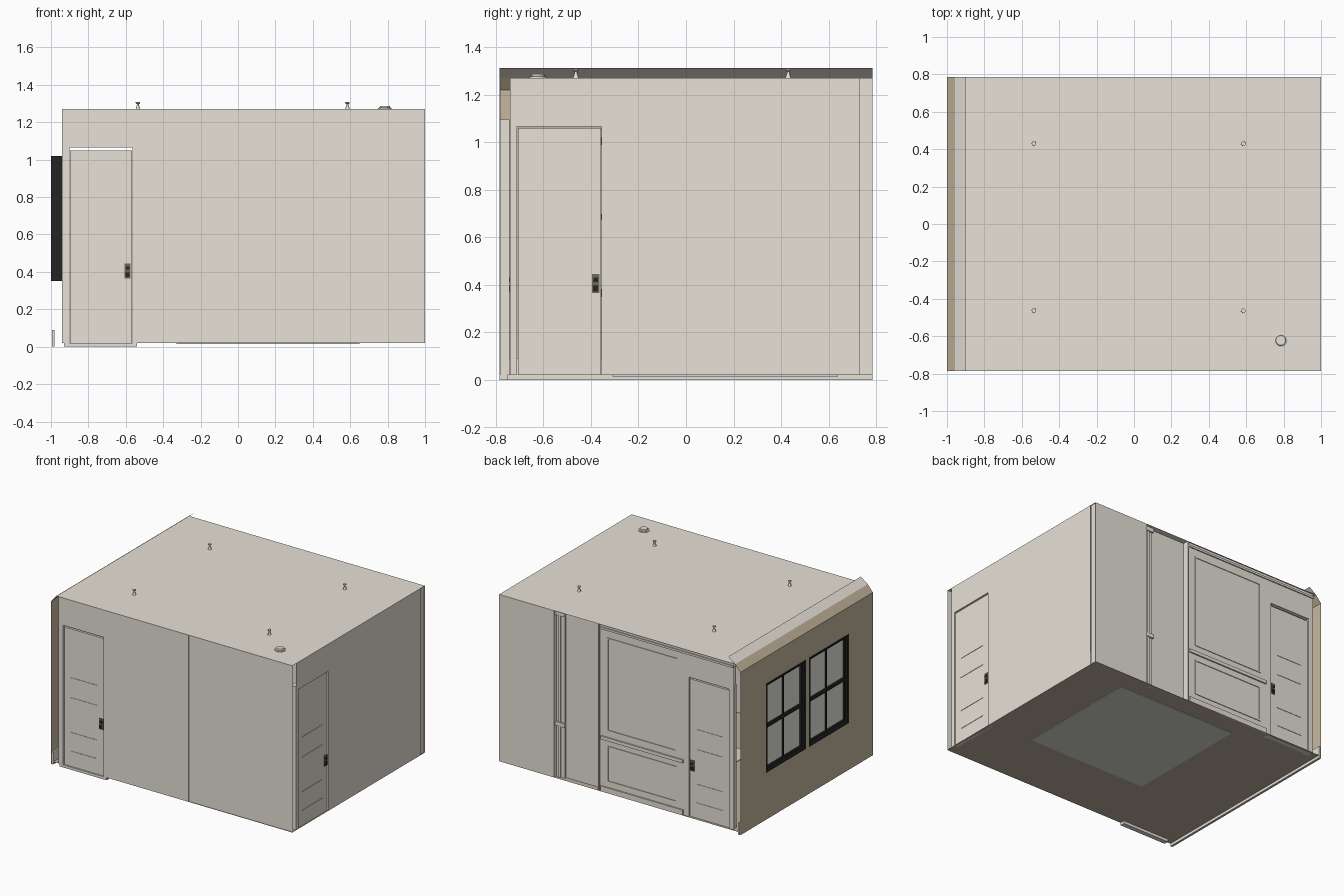
import bpy, bmesh, math

if "Cube" in bpy.data.objects:
    bpy.data.objects.remove(bpy.data.objects["Cube"])


def material(name, r, g, b):
    m = bpy.data.materials.new(name)
    m.diffuse_color = (r, g, b, 1)
    m.use_nodes = True
    m.node_tree.nodes["Principled BSDF"].inputs["Base Color"].default_value = m.diffuse_color
    return m


BEIGE = material("beige paint", 0.80, 0.755, 0.685)
TAN = material("tan paint", 0.58, 0.48, 0.345)
DARK = material("black frame", 0.018, 0.018, 0.018)
BRONZE = material("aged bronze", 0.16, 0.14, 0.085)
GLASS = material("pale glass", 0.78, 0.78, 0.73)
FLOOR = material("brown floor", 0.50, 0.43, 0.335)
RUG = material("grey rug", 0.69, 0.69, 0.64)


def finish(name, bm, mat):
    me = bpy.data.meshes.new(name)
    bm.to_mesh(me)
    bm.free()
    me.materials.append(mat)
    ob = bpy.data.objects.new(name, me)
    bpy.context.collection.objects.link(ob)
    return ob


def boxes(name, spans, mat):
    """One object from boxes given as ((x0, x1), (y0, y1), (z0, z1))."""
    bm = bmesh.new()
    for s in spans:
        lo = [min(p) for p in s]
        hi = [max(p) for p in s]
        for v in bmesh.ops.create_cube(bm, size=1)["verts"]:
            v.co = [lo[i] if v.co[i] < 0 else hi[i] for i in range(3)]
    return finish(name, bm, mat)


def quads(name, faces, mat):
    bm = bmesh.new()
    for f in faces:
        bm.faces.new([bm.verts.new(p) for p in f])
    return finish(name, bm, mat)


def spin(name, profile, centre, mat, n=16):
    """Closed turned part from (radius, z) points."""
    bm = bmesh.new()
    rings = [[bm.verts.new((centre[0] + r * math.cos(i * math.tau / n),
                            centre[1] + r * math.sin(i * math.tau / n), z))
              for i in range(n)] for r, z in profile]
    for a, b in zip(rings, rings[1:]):
        for i in range(n):
            j = (i + 1) % n
            bm.faces.new((a[i], a[j], b[j], b[i]))
    bm.faces.new(rings[-1])
    bm.faces.new(rings[0][::-1])
    return finish(name, bm, mat)


def span(axis, u, d, z):
    """Box span on a wall: u runs along it, d is depth on the given axis."""
    return (d, u, z) if axis == "x" else (u, d, z)


Z0, Z1, DOOR_TOP = 0.02, 1.27, 1.065


def sheet(name, axis, d, parts, mat):
    """Flat wall from rectangles (u0, u1, z0, z1) at depth d."""
    faces = []
    for a, b, lo, hi in parts:
        ring = [(a, lo), (b, lo), (b, hi), (a, hi)]
        faces.append([(d, u, z) if axis == "x" else (u, d, z) for u, z in ring])
    return quads(name, faces, mat)


def wall(name, axis, d, u0, u1, door=None):
    """Single-sheet wall, optionally with a door opening."""
    parts = [(u0, u1, Z0, Z1)]
    if door:
        a, b = door
        parts = [(u0, a, Z0, Z1), (b, u1, Z0, Z1), (a, b, DOOR_TOP, Z1)]
    sheet(name, axis, d, parts, BEIGE)


def door(name, axis, d, out, u0, u1, handle_u, top=1.05):
    def at(a, b):
        return (d + out * a, d + out * b)
    # leaf, set back in its opening
    boxes(name + "_leaf", [span(axis, (u0 + .003, u1 - .003), at(-.036, -.01), (Z0, top))], BEIGE)
    # thin panel lines on both faces
    lines = []
    for z in (0.13, 0.27, 0.53, 0.68):
        for off in (at(-.01, -.007), at(-.039, -.036)):
            lines.append(span(axis, (u0 + .06, u1 - .06), off, (z, z + .006)))
    boxes(name + "_panel_lines", lines, BEIGE)
    # casing around the opening, on the room side
    w, dep = .03, at(-.042, -.001)
    boxes(name + "_casing", [
        span(axis, (u0 - w, u0), dep, (Z0, DOOR_TOP + w)),
        span(axis, (u1, u1 + w), dep, (Z0, DOOR_TOP + w)),
        span(axis, (u0, u1), dep, (DOOR_TOP, DOOR_TOP + w))], BEIGE)
    # handle plates with a lever and a lock
    boxes(name + "_handle_plate", [
        span(axis, (handle_u - .016, handle_u + .016), p, (.365, .445))
        for p in (at(-.011, -.004), at(-.042, -.035))], BRONZE)
    boxes(name + "_handle_lever", [
        span(axis, (handle_u - .009, handle_u + .009), at(-.056, 0), (.412, .43)),
        span(axis, (handle_u - .011, handle_u + .011), at(-.056, 0), (.372, .398))], DARK)


# floor, ceiling, rug
quads("floor", [[(-.99, -.785, Z0), (1, -.785, Z0), (1, .785, Z0), (-.99, .785, Z0)]], FLOOR)
quads("ceiling", [[(-.955, -.785, Z1), (1, -.785, Z1), (1, .785, Z1), (-.955, .785, Z1)]], BEIGE)
boxes("rug", [((-.33, .65), (-.31, .64), (.015, .025))], RUG)

# front wall in two slightly stepped sections
FD, BD, RD = (-.9, -.565), (-.9, -.565), (-.71, -.355)
wall("front_wall_left", "y", -.785, -.94, .14, FD)
wall("front_wall_right", "y", -.779, .14, 1)
boxes("front_wall_step", [((.138, .14), (-.785, -.779), (Z0, Z1))], BEIGE)
boxes("front_threshold", [((-.93, -.54), (-.785, -.75), (0, Z0))], BEIGE)
door("front_door", "y", -.785, -1, *FD, -.59)

# right wall stops short of the front and back walls
wall("right_wall", "x", 1, -.74, .73, RD)
door("right_door", "x", 1, 1, *RD, -.38, top=1.06)
sheet("back_corner_return", "x", .993, [(.73, .785, Z0, Z1)], BEIGE)

# back wall with a shallow recessed section
wall("back_wall_right", "y", .785, .55, 1)
wall("back_wall_recess", "y", .74, .18, .48)
wall("back_wall_left", "y", .775, -.94, .18, BD)
boxes("recess_jamb", [((.172, .18), (.74, .785), (Z0, Z1))], BEIGE)
boxes("recess_pilaster", [((.475, .55), (.74, .757), (Z0, Z1)),
                          ((.505, .52), (.757, .765), (Z0, Z1)),
                          ((.47, .55), (.757, .77), (.405, .435)),
                          ((.47, .55), (.757, .77), (1.235, 1.265)),
                          ((.545, .55), (.74, .785), (Z0, Z1))], BEIGE)
door("back_door", "y", .775, 1, *BD, -.59)

# panelling on the back wall: chair rail, baseboard, cornice and frames
rails = [((-.52, .16), (.775, .785), z) for z in ((.41, .435), (Z0, .06))]
rails.append(((-.94, .17), (.775, .783), (1.235, 1.25)))
for lo, hi in ((.1, .37), (.48, 1.18)):
    rails += [((-.47, .11), (.775, .78), (z, z + .01)) for z in (lo, hi - .01)]
    rails += [((u, u + .01), (.775, .78), (lo, hi)) for u in (-.47, .10)]
boxes("back_wall_trim", rails, BEIGE)

# tan left wall with two window openings
WINDOWS, WB, WT, TOP = ((-.5, -.03), (.01, .48)), .35, 1.02, 1.22
(a0, a1), (b0, b1) = WINDOWS
sheet("left_wall", "x", -1, [
    (-.785, .785, 0, WB), (-.785, .785, WT, TOP),
    (-.785, a0, WB, WT), (a1, b0, WB, WT), (b1, .785, WB, WT)], TAN)
boxes("left_baseboard", [((-.995, -.982), (-.785, .785), (0, .09))], BEIGE)

# sloped cornice above the left wall
prof = [(-1, TOP), (-.957, Z1), (-.9, 1.312)]
for name, mat, (a, b) in (("lower_cornice", TAN, prof[:2]), ("upper_cornice", BEIGE, prof[1:])):
    quads(name, [[(a[0], -.785, a[1]), (a[0], .785, a[1]),
                  (b[0], .785, b[1]), (b[0], -.785, b[1])]], mat)

# two sash windows set back in the openings, each with two by two panes
for k, (y0, y1) in enumerate(WINDOWS):
    ym, zm = (y0 + y1) / 2, .685
    spans = []
    for x, w in (((-1, -.94), .014), ((-.985, -.945), .032)):
        spans += [(x, (y0, y0 + w), (WB, WT)), (x, (y1 - w, y1), (WB, WT)),
                  (x, (y0, y1), (WB, WB + w)), (x, (y0, y1), (WT - w, WT))]
    spans += [((-.985, -.945), (y0, y1), (zm - .013, zm + .013)),
              ((-.98, -.95), (ym - .006, ym + .006), (WB, WT))]
    boxes(f"window_frame_{k + 1}", spans, DARK)
    boxes(f"window_glass_{k + 1}", [((-.972, -.962), (y0 + .01, y1 - .01), (.36, 1.01))], GLASS)

# ceiling fittings
for i, (x, y) in enumerate([(x, y) for x in (-.535, .585) for y in (-.463, .43)]):
    spin(f"ceiling_sprinkler_{i + 1}",
         [(.013, 1.268), (.006, 1.29), (.006, 1.298), (.012, 1.302), (.012, 1.308)], (x, y), BEIGE)
spin("ceiling_detector", [(.037, 1.268), (.037, 1.276), (.028, 1.279), (.026, 1.287)],
     (.785, -.622), BEIGE, 24)
